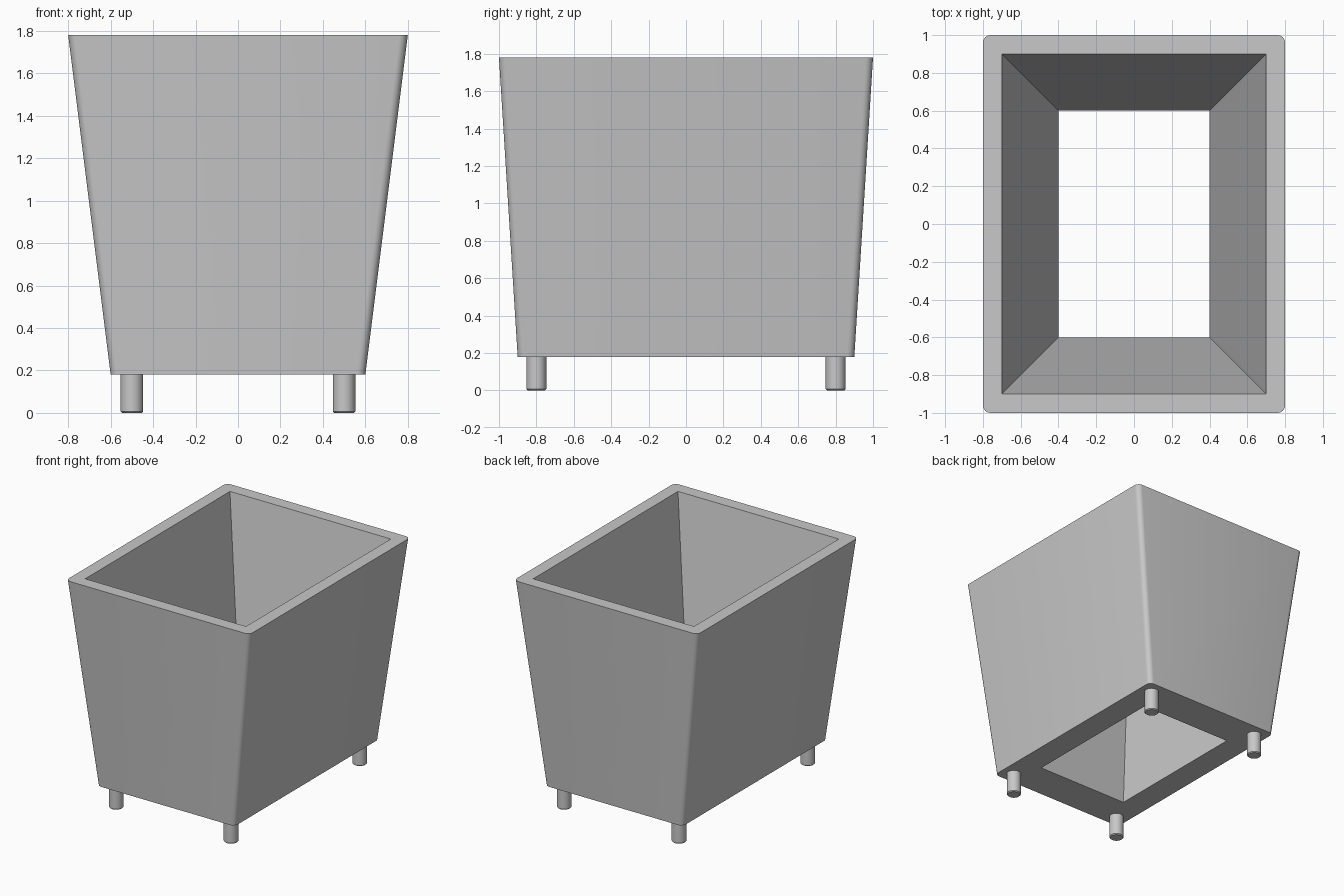
import bpy, bmesh, math

if "Cube" in bpy.data.objects:
    bpy.data.objects.remove(bpy.data.objects["Cube"])

TOP, BASE = 1.78, 0.18
STEPS = 6          # segments per rounded corner
RADIUS = 0.04

grey = bpy.data.materials.new("plain grey")
grey.diffuse_color = (0.58, 0.58, 0.58, 1)
grey.use_nodes = True
grey.node_tree.nodes["Principled BSDF"].inputs["Base Color"].default_value = grey.diffuse_color


def finish(name, bm):
    mesh = bpy.data.meshes.new(name)
    bmesh.ops.recalc_face_normals(bm, faces=bm.faces)
    bm.to_mesh(mesh)
    bm.free()
    obj = bpy.data.objects.new(name, mesh)
    bpy.context.collection.objects.link(obj)
    mesh.materials.append(grey)
    bpy.ops.object.select_all(action='DESELECT')
    obj.select_set(True)
    bpy.context.view_layer.objects.active = obj
    bpy.ops.object.shade_smooth_by_angle(angle=math.radians(30))
    return obj


def ring(bm, hx, hy, z, r=0.0, steps=0):
    """Rectangle outline, counter-clockwise, with optional rounded corners."""
    verts = []
    for k, (sx, sy) in enumerate([(1, 1), (-1, 1), (-1, -1), (1, -1)]):
        for j in range(steps + 1):
            a = math.pi / 2 * (k + (j / steps if steps else 0))
            verts.append(bm.verts.new((sx * (hx - r) + r * math.cos(a),
                                       sy * (hy - r) + r * math.sin(a), z)))
    return verts


def bridge(bm, a, b):
    n = len(a)
    for i in range(n):
        j = (i + 1) % n
        bm.faces.new((a[i], a[j], b[j], b[i]))


def rim(bm, outer, inner):
    """Flat border between a rounded outline and a square opening."""
    n, per = len(outer), STEPS + 1
    for i in range(n):
        j = (i + 1) % n
        p, q = inner[i // per], inner[j // per]
        bm.faces.new((outer[i], outer[j], p) if p is q
                     else (outer[i], outer[j], q, p))


# Tapered tub: rounded outside, sharp funnel inside, open through the bottom
bm = bmesh.new()
out_top = ring(bm, 0.8, 1.0, TOP, RADIUS, STEPS)
out_base = ring(bm, 0.6, 0.9, BASE, RADIUS, STEPS)
in_top = ring(bm, 0.7, 0.9, TOP)
in_base = ring(bm, 0.4, 0.6, BASE)
bridge(bm, out_base, out_top)
bridge(bm, in_top, in_base)
rim(bm, out_top, in_top)
rim(bm, out_base, in_base)
finish("tapered_tub", bm)

# Four round legs with a slightly chamfered foot
PROFILE = [(0.046, 0.0), (0.053, 0.007), (0.053, BASE)]
for side, sx in (("left", -1), ("right", 1)):
    for end, sy in (("front", -1), ("back", 1)):
        bm = bmesh.new()
        rows = [[bm.verts.new((sx * 0.5 + r * math.cos(math.tau * i / 32),
                               sy * 0.8 + r * math.sin(math.tau * i / 32), z))
                 for i in range(32)] for r, z in PROFILE]
        for lower, upper in zip(rows, rows[1:]):
            bridge(bm, lower, upper)
        bm.faces.new(rows[0])
        bm.faces.new(rows[-1])
        finish(f"{end}_{side}_leg", bm)
